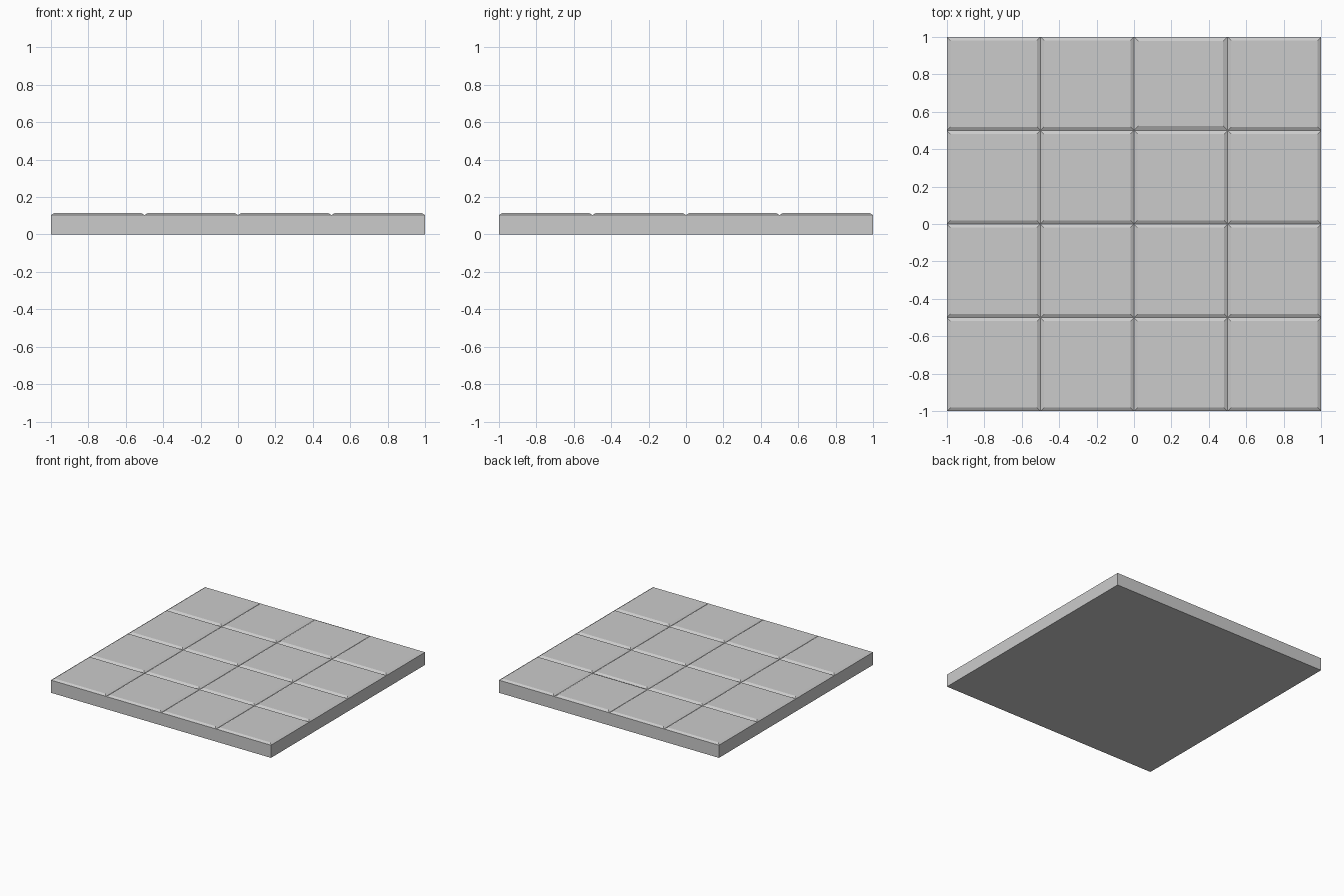
import bpy, bmesh

if "Cube" in bpy.data.objects:
    bpy.data.objects.remove(bpy.data.objects["Cube"])

EDGE_Z = 0.104   # height of the grooves and outer rim
RISE = 0.011     # height of the raised tile faces
BEVEL = 0.027    # width of the sloped tile borders

bm = bmesh.new()

# Top: 4 x 4 grid of tiles
bmesh.ops.create_grid(bm, x_segments=4, y_segments=4, size=1.0)
for v in bm.verts:
    v.co.z = EDGE_Z
tiles = list(bm.faces)

# Slab sides and flat underside
rim = [e for e in bm.edges if e.is_boundary]
ext = bmesh.ops.extrude_edge_only(bm, edges=rim)["geom"]
for g in ext:
    if isinstance(g, bmesh.types.BMVert):
        g.co.z = 0.0
bottom = [g for g in ext if isinstance(g, bmesh.types.BMEdge) and g.is_boundary]
bmesh.ops.contextual_create(bm, geom=bottom)
bmesh.ops.recalc_face_normals(bm, faces=bm.faces)

# Raised tile faces with chamfered borders; one tile has a wider chamfer
for t in tiles:
    c = t.calc_center_median()
    wide = 0 < c.x < 0.5 and c.y > 0.5
    bmesh.ops.inset_individual(bm, faces=[t], thickness=BEVEL * (1.2 if wide else 1.0),
                               depth=0.0)
    for v in t.verts:
        v.co.z = EDGE_Z + RISE

mesh = bpy.data.meshes.new("tiled_floor_slab")
bm.to_mesh(mesh)
bm.free()
slab = bpy.data.objects.new("tiled_floor_slab", mesh)
bpy.context.collection.objects.link(slab)
